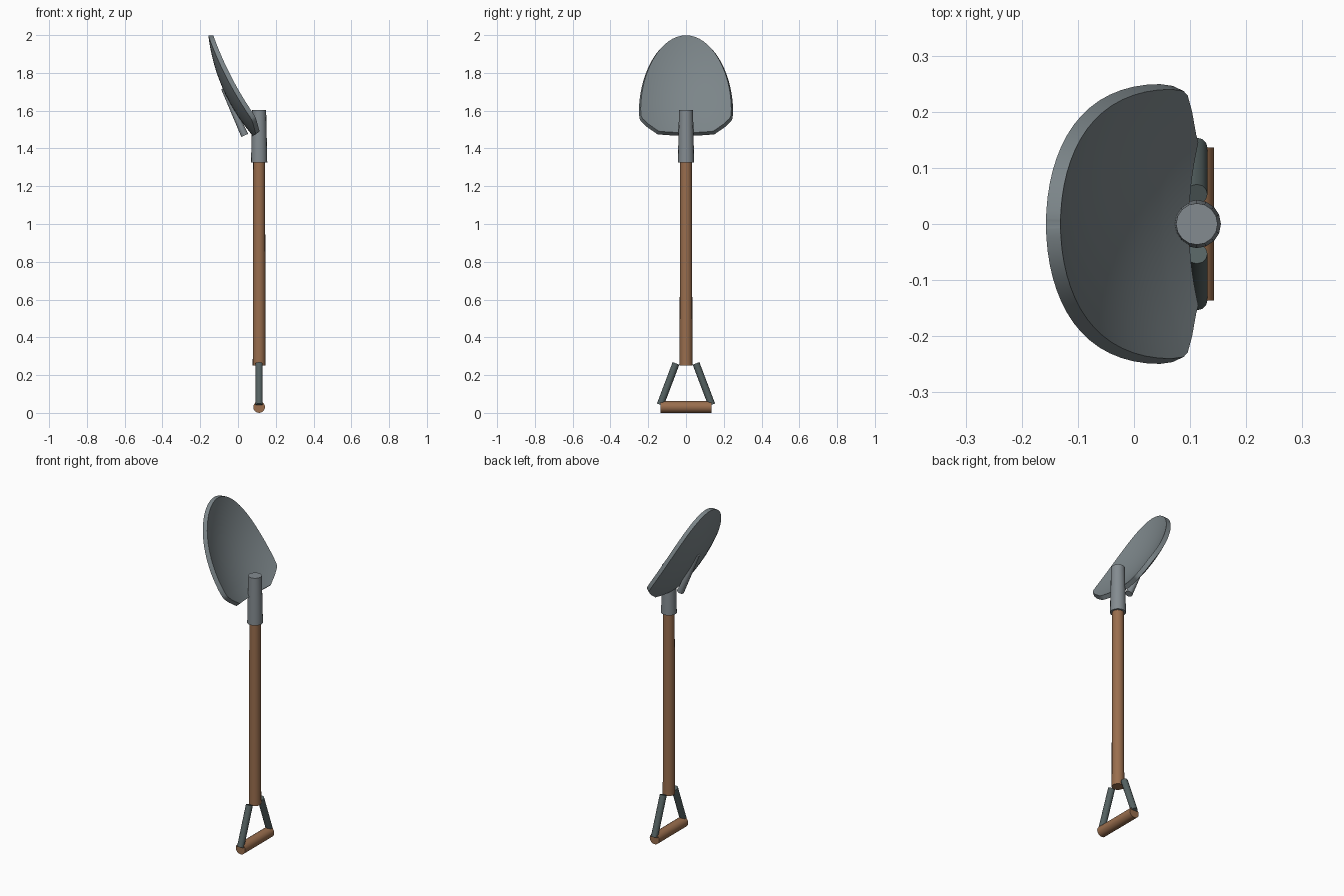
import bpy, math
from mathutils import Vector

if "Cube" in bpy.data.objects:
    bpy.data.objects.remove(bpy.data.objects["Cube"])


def mat(name, rgb):
    m = bpy.data.materials.new(name)
    m.diffuse_color = (*rgb, 1)
    m.use_nodes = True
    m.node_tree.nodes["Principled BSDF"].inputs["Base Color"].default_value = m.diffuse_color
    return m


BLADE = mat("blade_steel", (0.20, 0.235, 0.25))
SOCKET = mat("socket_steel", (0.23, 0.26, 0.28))
DARK = mat("dark_iron", (0.09, 0.12, 0.12))
WOOD = mat("brown_wood", (0.32, 0.155, 0.075))


def finish(ob, name, m):
    ob.name = name
    ob.data.materials.clear()
    ob.data.materials.append(m)
    bpy.ops.object.select_all(action='DESELECT')
    ob.select_set(True)
    bpy.context.view_layer.objects.active = ob
    bpy.ops.object.shade_smooth_by_angle(angle=math.radians(40))
    return ob


def rod(name, a, b, r1, r2, m, sides=16):
    """Tapered rod from point a (radius r1) to point b (radius r2)."""
    a, b = Vector(a), Vector(b)
    d = b - a
    bpy.ops.mesh.primitive_cone_add(vertices=sides, radius1=r1, radius2=r2,
                                    depth=d.length, location=(a + b) / 2)
    ob = bpy.context.object
    ob.rotation_mode = 'QUATERNION'
    ob.rotation_quaternion = d.to_track_quat('Z', 'Y')
    return finish(ob, name, m)


X = 0.112  # handle axis

# wooden shaft and steel socket
rod("shaft", (X, 0, 0.25), (X, 0, 1.45), 0.034, 0.031, WOOD)
rod("socket", (X, 0, 1.325), (X, 0, 1.603), 0.043, 0.037, SOCKET)

# D-handle: grip and two arms
rod("grip", (X, -0.136, 0.031), (X, 0.136, 0.031), 0.031, 0.031, WOOD)
for side, label in ((-1, "left"), (1, "right")):
    rod("handle_arm_" + label, (X, side * 0.136, 0.043), (X, side * 0.053, 0.262),
        0.019, 0.019, DARK, 12)

# rib behind the blade
rod("blade_rib", (0.036, 0, 1.469), (-0.078, 0, 1.718), 0.02, 0.012, SOCKET, 12)

# dished blade: tilted grid, rounded at the tip, clipped at the shoulders
base, tip = Vector((0.098, 0, 1.484)), Vector((-0.131, 0, 1.999))
axis = tip - base
normal = Vector((axis.z, 0, -axis.x)).normalized()
S0 = 0.22
rows = [(0, 0.145), (0.02, 0.16), (0.07, 0.2), (0.12, 0.229), (0.15, 0.237)]
N = 16
for i in range(N + 1):
    a = i / N * math.pi / 2
    rows.append((S0 + (1 - S0) * math.sin(a), max(0.24 * math.cos(a), 0.008)))
COLS = 16
verts, faces = [], []
for s, w in rows:
    for j in range(COLS + 1):
        y = w * (2 * j / COLS - 1)
        depth = 0.05 * (y / 0.24) ** 2 - 0.17 * s * (1 - s)
        p = base + axis * s + normal * depth
        verts.append((p.x, y, p.z))
for i in range(len(rows) - 1):
    for j in range(COLS):
        k = i * (COLS + 1) + j
        faces.append((k, k + 1, k + COLS + 2, k + COLS + 1))
me = bpy.data.meshes.new("blade")
me.from_pydata(verts, [], faces)
me.update()
if me.polygons[len(faces) // 2].normal.dot(normal) < 0:
    me.flip_normals()
blade = bpy.data.objects.new("blade", me)
bpy.context.collection.objects.link(blade)
bpy.context.view_layer.objects.active = blade
sol = blade.modifiers.new("thickness", 'SOLIDIFY')
sol.thickness = 0.026
sol.offset = -1
bpy.ops.object.modifier_apply(modifier=sol.name)
finish(blade, "blade", BLADE)
